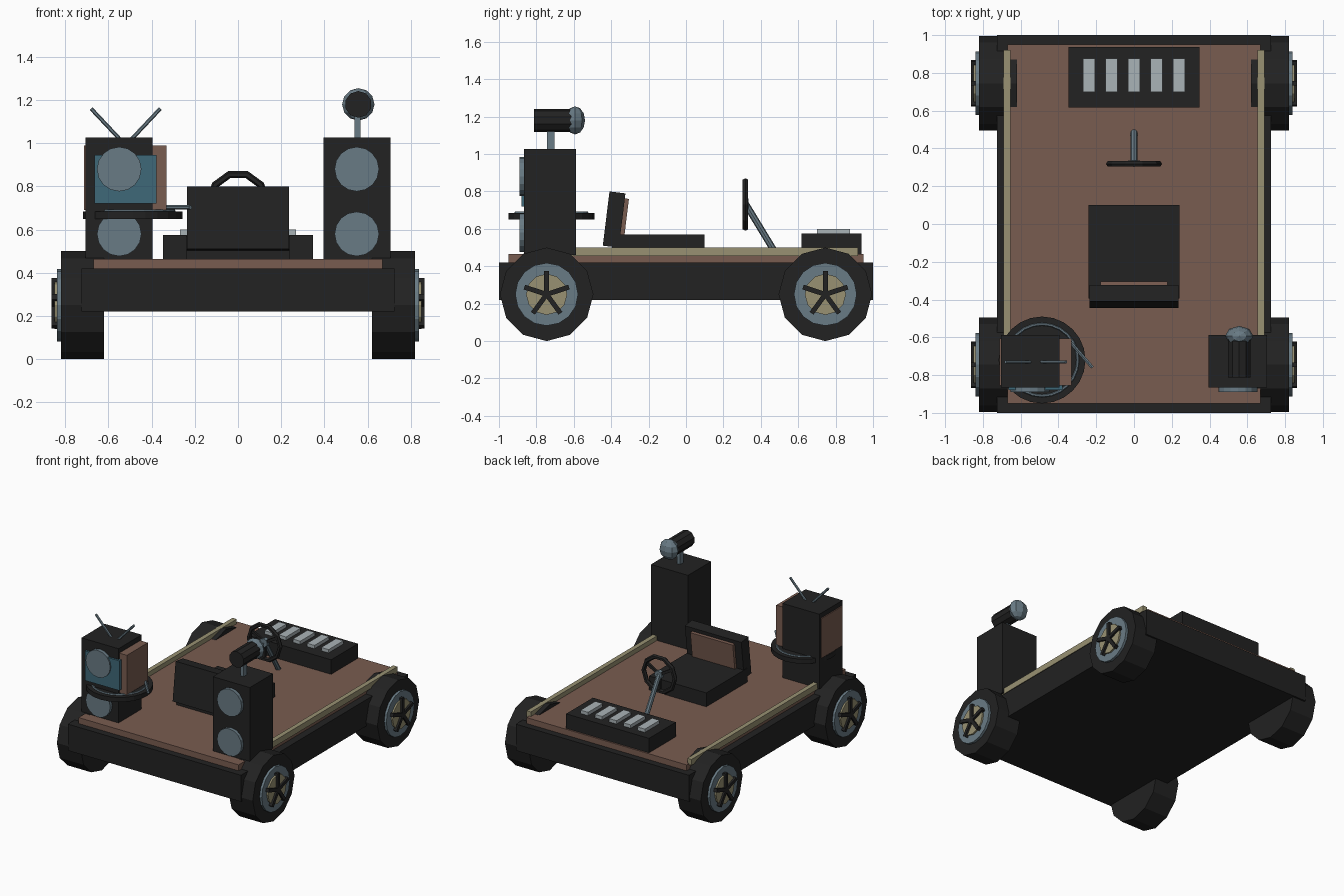
import bpy, bmesh, math
from mathutils import Matrix, Vector

if "Cube" in bpy.data.objects:
    bpy.data.objects.remove(bpy.data.objects["Cube"])


def material(name, r, g, b):
    m = bpy.data.materials.new(name)
    lin = [((c / 255 + 0.055) / 1.055) ** 2.4 for c in (r, g, b)]
    m.diffuse_color = (*lin, 1)
    m.use_nodes = True
    m.node_tree.nodes["Principled BSDF"].inputs["Base Color"].default_value = m.diffuse_color
    return m


DARK = material("charcoal", 34, 34, 34)
WOOD = material("wood brown", 121, 92, 80)
STEEL = material("steel blue", 105, 123, 133)
TAN = material("khaki", 152, 145, 114)
TEAL = material("screen teal", 62, 104, 120)
KEYS = material("pale grey", 170, 179, 183)


def finish(name, bm, mat, matrix=Matrix()):
    bmesh.ops.recalc_face_normals(bm, faces=bm.faces)
    me = bpy.data.meshes.new(name)
    bm.to_mesh(me)
    bm.free()
    me.materials.append(mat)
    ob = bpy.data.objects.new(name, me)
    ob.matrix_world = matrix
    bpy.context.collection.objects.link(ob)
    return ob


def box(name, x, y, z, mat, matrix=Matrix()):
    """Box from (min, max) ranges on each axis."""
    bm = bmesh.new()
    bmesh.ops.create_cube(bm, size=1)
    for v in bm.verts:
        v.co = [(a + b) / 2 + c * (b - a) for (a, b), c in zip((x, y, z), v.co)]
    return finish(name, bm, mat, matrix)


def rod(name, a, b, r, mat, n=12):
    """Prism with n sides running from point a to point b."""
    a, b = Vector(a), Vector(b)
    bm = bmesh.new()
    bmesh.ops.create_cone(bm, cap_ends=True, segments=n, radius1=r, radius2=r,
                          depth=(b - a).length)
    rot = (b - a).to_track_quat('Z', 'Y').to_matrix().to_4x4()
    return finish(name, bm, mat, Matrix.Translation((a + b) / 2) @ rot)


def ring(name, loc, rot, R, r, n, m, mat):
    bpy.ops.mesh.primitive_torus_add(location=loc, rotation=rot, major_radius=R,
                                     minor_radius=r, major_segments=n, minor_segments=m)
    ob = bpy.context.object
    ob.name = name
    ob.data.materials.append(mat)
    return ob


# Platform
box("chassis", (-.725, .725), (-1, 1), (.22, .42), DARK)
box("wood_deck", (-.67, .67), (-.95, .95), (.42, .465), WOOD)

for s, side in ((-1, "left"), (1, "right")):
    # Side rails
    box(side + "_rail", sorted((s * .655, s * .69)), (-.8, .92), (.455, .5), TAN)

    # Wheels with rim, hub plate and five spokes
    for y, end in ((-.745, "front"), (.745, "rear")):
        tag = f"{end}_{side}_"
        for part, r, x0, x1, mat, n in (("tyre", .25, .62, .82, DARK, 12),
                                        ("rim", .168, .8, .838, STEEL, 16),
                                        ("hub_plate", .11, .82, .85, TAN, 12)):
            rod(tag + part, (s * x0, y, .25), (s * x1, y, .25), r, mat, n)
        for k in range(5):
            turn = Matrix.Translation((0, y, .25)) @ Matrix.Rotation(k * math.tau / 5, 4, 'X')
            box(tag + "spoke", sorted((s * .83, s * .864)), (-.013, .013), (0, .125), DARK, turn)

    # Speaker towers with two cones each
    cx = s * .55
    box(side + "_speaker", (cx - .155, cx + .155), (-.865, -.588), (.46, 1.027), DARK)
    for z in (.58, .88):
        rod(side + "_speaker_cone", (cx, -.85, z), (cx, -.89, z), .103, STEEL, 16)

    # Television antenna
    rod(side + "_antenna", (-.52, -.73, .99), (-.52 + s * .16, -.73, 1.16), .009, STEEL, 6)

# Television around the left tower
box("television", (-.713, -.332), (-.855, -.605), (.69, .99), WOOD)
box("television_screen", (-.665, -.378), (-.88, -.84), (.72, .945), TEAL)

# Record player
rod("turntable", (-.487, -.72, .65), (-.487, -.72, .685), .23, DARK, 24)
ring("turntable_ring", (-.487, -.72, .686), (0, 0, 0), .19, .008, 24, 6, STEEL)
rod("tone_arm", (-.35, -.61, .703), (-.22, -.76, .703), .01, STEEL, 6)

# Microphone on the right tower
box("microphone_stand", (.54, .568), (-.744, -.702), (1.02, 1.14), STEEL)
rod("microphone_body", (.557, -.813, 1.18), (.557, -.6, 1.18), .062, DARK, 10)
bm = bmesh.new()
bmesh.ops.create_uvsphere(bm, u_segments=8, v_segments=6, radius=.075)
bmesh.ops.scale(bm, vec=(1, .71, 1), verts=bm.verts)
finish("microphone_head", bm, STEEL, Matrix.Translation((.557, -.593, 1.18)))

# Seat, leaning back rest and pad
box("seat", (-.24, .24), (-.395, .1), (.465, .57), DARK)
lean = Matrix.Translation((0, -.402, .505)) @ Matrix.Rotation(math.radians(-7), 4, 'X')
box("seat_back", (-.236, .236), (-.043, .043), (0, .292), DARK, lean)
box("back_pad", (-.178, .178), (.03, .065), (.05, .265), WOOD, lean)

# Steering wheel and column
ring("steering_wheel", (0, .318, .73), (math.pi / 2, 0, 0), .131, .017, 10, 6, DARK)
rod("steering_column", (0, .485, .46), (0, .318, .735), .018, STEEL, 8)
rod("steering_hub", (0, .305, .73), (0, .335, .73), .032, STEEL, 8)
for k in range(3):
    turn = Matrix.Translation((0, .318, .73)) @ Matrix.Rotation(k * math.tau / 3 + math.pi, 4, 'Y')
    box("steering_spoke", (-.01, .01), (-.008, .008), (.02, .13), DARK, turn)

# Keyboard
box("keyboard", (-.347, .347), (.618, .938), (.46, .575), DARK)
for k in range(-2, 3):
    box("key", (k * .119 - .031, k * .119 + .031), (.7, .876), (.56, .6), KEYS)
